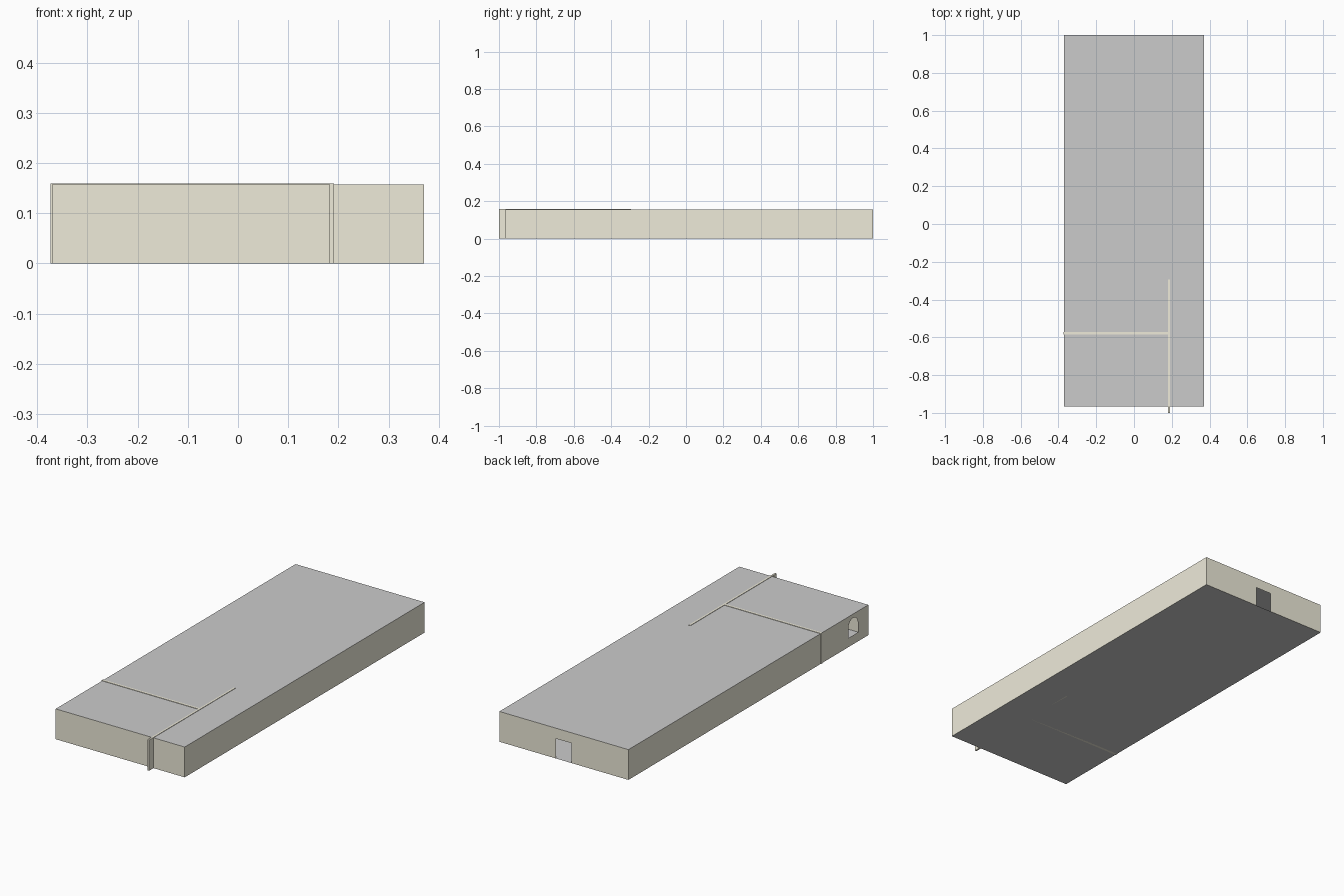
import bpy, bmesh, math

if "Cube" in bpy.data.objects:
    bpy.data.objects.remove(bpy.data.objects["Cube"])

beige = bpy.data.materials.new("beige")
beige.diffuse_color = (0.86, 0.83, 0.70, 1)
beige.use_nodes = True
beige.node_tree.nodes["Principled BSDF"].inputs["Base Color"].default_value = beige.diffuse_color

X, Y0, Y1, H = 0.37, -0.965, 1.0, 0.157


def sheet(name, loops, place, normal, mat=None):
    """Flat panel; the first 2D loop is the outline, further loops are holes."""
    bm = bmesh.new()
    edges = []
    for loop in loops:
        vs = [bm.verts.new(place(a, b)) for a, b in loop]
        edges += [bm.edges.new((vs[i - 1], vs[i])) for i in range(len(vs))]
    bmesh.ops.triangle_fill(bm, edges=edges, use_beauty=True, normal=normal)
    for f in bm.faces:
        f.normal_update()
        if sum(p * q for p, q in zip(f.normal, normal)) < 0:
            f.normal_flip()
    bmesh.ops.dissolve_limit(bm, angle_limit=0.01, verts=bm.verts, edges=bm.edges)
    me = bpy.data.meshes.new(name)
    bm.to_mesh(me)
    bm.free()
    ob = bpy.data.objects.new(name, me)
    bpy.context.collection.objects.link(ob)
    if mat:
        me.materials.append(mat)
    return ob


def rect(a0, a1, b0, b1):
    return [(a0, b0), (a1, b0), (a1, b1), (a0, b1)]


def box(name, x0, x1, y0, y1, z0, z1):
    bpy.ops.mesh.primitive_cube_add(
        size=1, location=((x0 + x1) / 2, (y0 + y1) / 2, (z0 + z1) / 2))
    ob = bpy.context.object
    ob.name = name
    ob.scale = (x1 - x0, y1 - y0, z1 - z0)
    ob.data.materials.append(beige)


# Floor and ceiling
for name, z, n in (("floor", 0.0, -1), ("ceiling", H, 1)):
    sheet(name, [rect(-X, X, Y0, Y1)], lambda a, b, z=z: (a, b, z), (0, 0, n))

# Plain outer walls
sheet("front_wall", [rect(-X, X, 0, H)], lambda a, b: (a, Y0, b), (0, -1, 0), beige)
sheet("right_wall", [rect(Y0, Y1, 0, H)], lambda a, b: (X, a, b), (1, 0, 0), beige)

# Back wall with a doorway down to the floor
d, dh = 0.044, 0.103
door_outline = [(-X, 0), (-d, 0), (-d, dh), (d, dh), (d, 0), (X, 0), (X, H), (-X, H)]
sheet("back_wall", [door_outline], lambda a, b: (a, Y1, b), (0, 1, 0), beige)

# Left wall with an arched window
wy, wr, sill, spring = -0.84, 0.039, 0.047, 0.098
arch = [(wy - wr, sill), (wy + wr, sill)]
arch += [(wy + wr * math.cos(t * math.pi / 12), spring + wr * math.sin(t * math.pi / 12))
         for t in range(13)]
sheet("left_wall", [rect(Y0, Y1, 0, H), arch], lambda a, b: (-X, a, b), (-1, 0, 0), beige)

# Partition walls, poking slightly through the shell
box("long_partition", 0.181, 0.191, -1.0, -0.295, -0.0, 0.159)
box("cross_partition", -0.373, 0.181, -0.585, -0.573, -0.0, 0.159)
